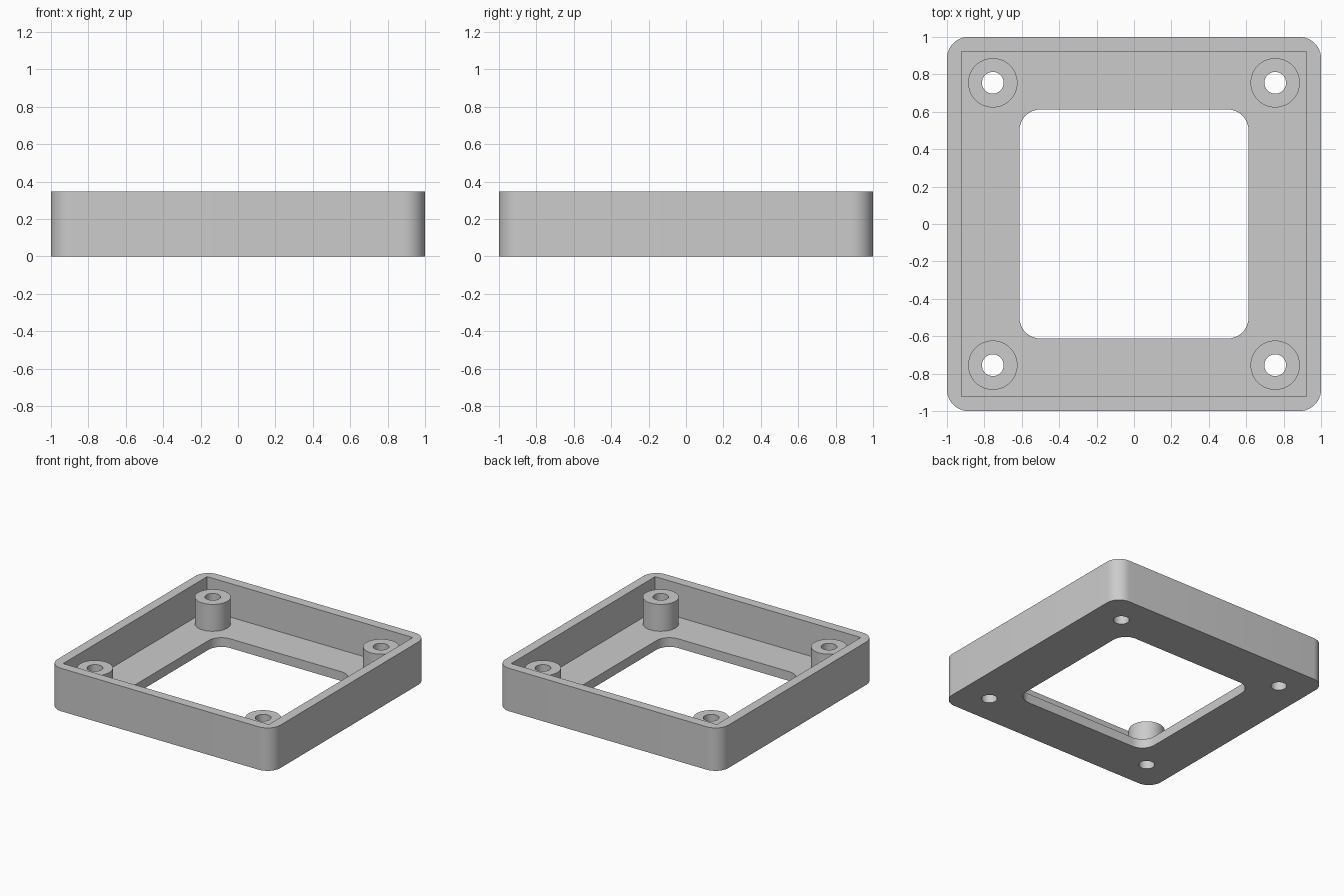
import bpy
import bmesh
from math import cos, sin, pi, radians

cube = bpy.data.objects.get("Cube")
if cube:
    bpy.data.objects.remove(cube, do_unlink=True)

HEIGHT = 0.348
FLOOR = 0.075
BOSS_TOP = 0.293
BOSS_POS = 0.755
EPS = 0.05

grey = bpy.data.materials.new("light grey")
grey.use_nodes = True
colour = (0.6, 0.6, 0.6, 1)
grey.diffuse_color = colour
grey.node_tree.nodes["Principled BSDF"].inputs["Base Color"].default_value = colour


def circle(x, y, radius, steps=48):
    return [(x + radius * cos(2 * pi * i / steps), y + radius * sin(2 * pi * i / steps))
            for i in range(steps)]


def rounded_square(half, radius, steps=12):
    points = []
    for corner, (sx, sy) in enumerate(((1, 1), (-1, 1), (-1, -1), (1, -1))):
        for i in range(steps + 1):
            a = (corner + i / steps) * pi / 2
            points.append((sx * (half - radius) + radius * cos(a),
                           sy * (half - radius) + radius * sin(a)))
    return points


def prism(name, outline, bottom, top):
    bm = bmesh.new()
    base = bm.faces.new([bm.verts.new((x, y, bottom)) for x, y in outline])
    lifted = bmesh.ops.extrude_face_region(bm, geom=[base])["geom"]
    verts = [g for g in lifted if isinstance(g, bmesh.types.BMVert)]
    bmesh.ops.translate(bm, verts=verts, vec=(0, 0, top - bottom))
    bmesh.ops.recalc_face_normals(bm, faces=bm.faces)
    mesh = bpy.data.meshes.new(name)
    bm.to_mesh(mesh)
    bm.free()
    mesh.materials.append(grey)
    obj = bpy.data.objects.new(name, mesh)
    bpy.context.collection.objects.link(obj)
    return obj


def combine(target, tool, operation):
    tool.hide_render = True
    bpy.ops.object.select_all(action="DESELECT")
    target.select_set(True)
    bpy.context.view_layer.objects.active = target
    mod = target.modifiers.new(operation.title(), "BOOLEAN")
    mod.operation = operation
    mod.solver = "EXACT"
    mod.object = tool
    bpy.ops.object.modifier_apply(modifier=mod.name)
    bpy.data.objects.remove(tool, do_unlink=True)


# Tray with rounded outer corners, square cavity and central opening
tray = prism("mounting_tray", rounded_square(1, 0.115), 0, HEIGHT)
cavity = [(0.923, 0.923), (-0.923, 0.923), (-0.923, -0.923), (0.923, -0.923)]
combine(tray, prism("cavity_cutter", cavity, FLOOR, HEIGHT + EPS), "DIFFERENCE")
combine(tray, prism("opening_cutter", rounded_square(0.613, 0.115), -EPS, FLOOR + EPS),
        "DIFFERENCE")

# Four screw bosses, drilled right through the floor
for sx in (-1, 1):
    for sy in (-1, 1):
        x, y = sx * BOSS_POS, sy * BOSS_POS
        combine(tray, prism("screw_boss", circle(x, y, 0.132), FLOOR / 2, BOSS_TOP), "UNION")
        combine(tray, prism("screw_hole_cutter", circle(x, y, 0.058), -EPS, HEIGHT),
                "DIFFERENCE")

tray.select_set(True)
bpy.context.view_layer.objects.active = tray
bpy.ops.object.shade_smooth_by_angle(angle=radians(30))
